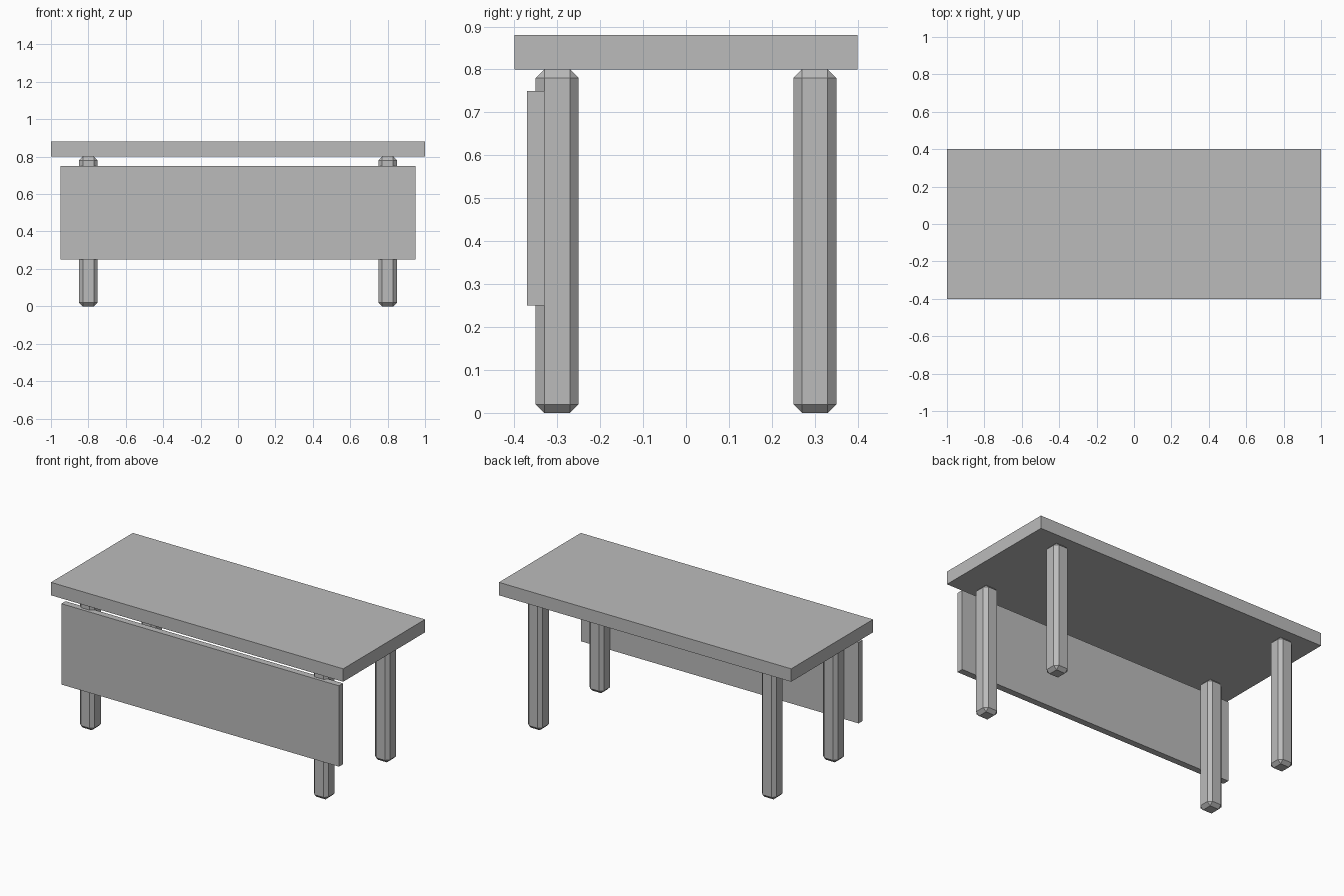
import bpy
import bmesh
from mathutils import Matrix, Vector

default_cube = bpy.data.objects.get("Cube")
if default_cube:
    bpy.data.objects.remove(default_cube, do_unlink=True)

# Single flat grey for the whole desk
GREY = (0.5, 0.5, 0.5, 1.0)
grey = bpy.data.materials.new("plain grey")
grey.use_nodes = True
grey.diffuse_color = GREY
grey.node_tree.nodes["Principled BSDF"].inputs["Base Color"].default_value = GREY


def box(name, center, size, bevel=0.0):
    """Add a box with real dimensions and an optional single-step chamfer."""
    mesh = bpy.data.meshes.new(name)
    bm = bmesh.new()
    place = Matrix.Translation(Vector(center)) @ Matrix.Diagonal((*size, 1.0))
    bmesh.ops.create_cube(bm, size=1.0, matrix=place)
    bm.to_mesh(mesh)
    bm.free()
    mesh.materials.append(grey)
    obj = bpy.data.objects.new(name, mesh)
    bpy.context.collection.objects.link(obj)
    if bevel:
        chamfer = obj.modifiers.new("chamfer", 'BEVEL')
        chamfer.width = bevel
        chamfer.segments = 1
        chamfer.limit_method = 'NONE'
    return obj


LEG_HEIGHT = 0.8
TOP_THICKNESS = 0.08

# Desk top
box("desk_top", (0, 0, LEG_HEIGHT + TOP_THICKNESS / 2), (2.0, 0.8, TOP_THICKNESS))

# Four chamfered legs
for side, x in (("left", 0.8), ("right", -0.8)):
    for end, y in (("front", -0.3), ("back", 0.3)):
        box(f"{end}_{side}_leg", (x, y, LEG_HEIGHT / 2), (0.1, 0.1, LEG_HEIGHT), bevel=0.02)

# Modesty panel across the front legs
box("front_panel", (0, -0.35, 0.5), (1.9, 0.04, 0.5))
